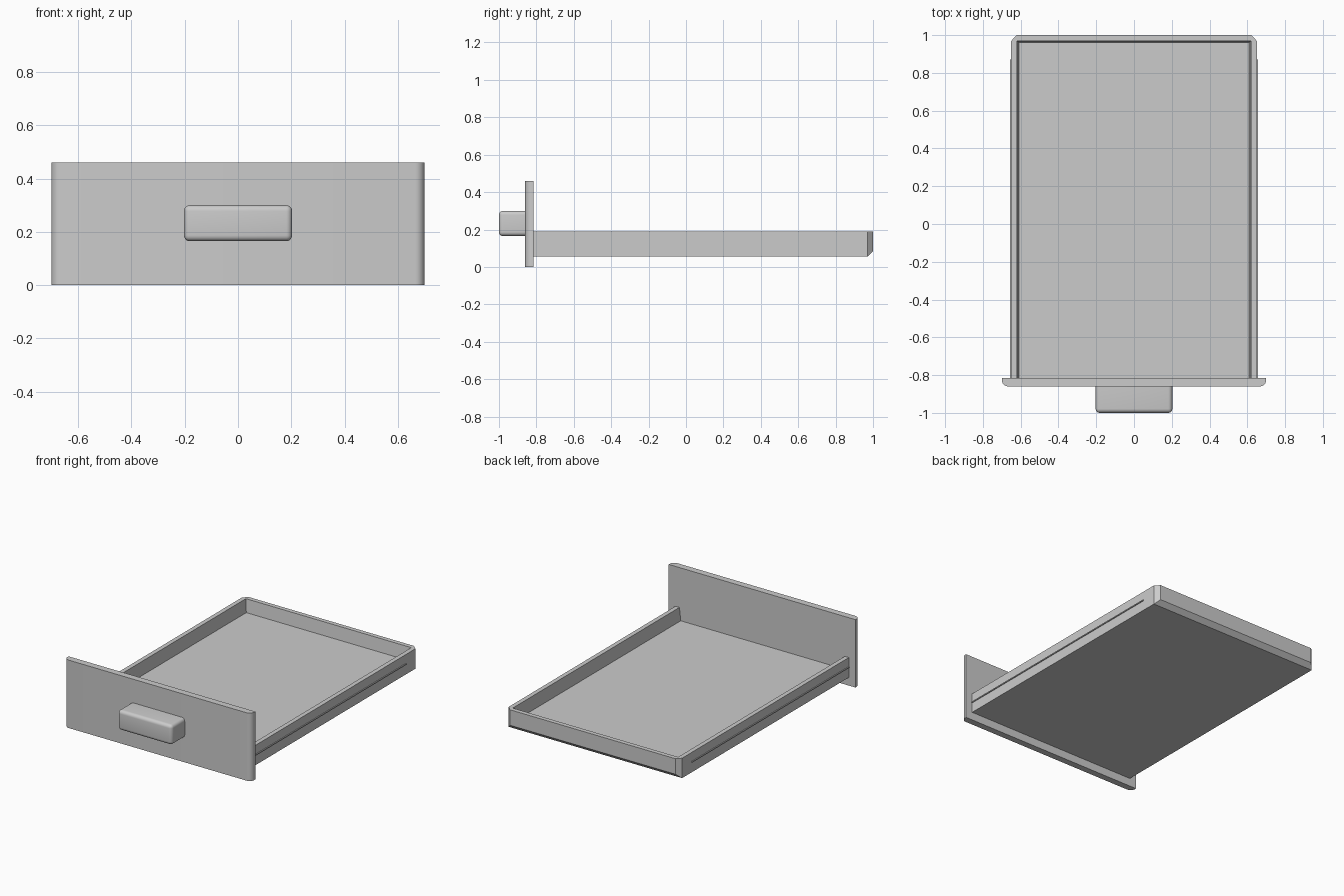
import bpy
import bmesh
import math

old = bpy.data.objects.get("Cube")
if old:
    bpy.data.objects.remove(old, do_unlink=True)

# One plain grey for the whole drawer
grey = bpy.data.materials.new("plain grey")
grey.use_nodes = True
colour = (0.6, 0.6, 0.6, 1)
grey.diffuse_color = colour
grey.node_tree.nodes["Principled BSDF"].inputs["Base Color"].default_value = colour


def block(name, x, y, z, rule=None, bevel=0, segments=1):
    """Box between (min, max) spans; rule picks edges to bevel by their midpoint."""
    bm = bmesh.new()
    bmesh.ops.create_cube(bm, size=2)
    if rule:
        edges = [e for e in bm.edges if rule((e.verts[0].co + e.verts[1].co) / 2)]
    for v in bm.verts:
        for i, (low, high) in enumerate((x, y, z)):
            v.co[i] = high if v.co[i] > 0 else low
    if rule:
        bmesh.ops.bevel(bm, geom=edges, offset=bevel, offset_type='OFFSET',
                        segments=segments, profile=0.5, affect='EDGES')
    mesh = bpy.data.meshes.new(name)
    bm.to_mesh(mesh)
    bm.free()
    mesh.materials.append(grey)
    ob = bpy.data.objects.new(name, mesh)
    bpy.context.collection.objects.link(ob)
    return ob


def activate(ob):
    bpy.ops.object.select_all(action='DESELECT')
    ob.select_set(True)
    bpy.context.view_layer.objects.active = ob


# Front panel with rounded upright front edges
panel = block("front_panel", (-0.7, 0.7), (-0.86, -0.815), (0, 0.46),
              lambda m: m.y < -0.5 and abs(m.x) > 0.5, 0.035, 6)

# Handle, rounded everywhere except where it meets the panel
handle = block("handle", (-0.203, 0.203), (-1, -0.858), (0.165, 0.3),
               lambda m: m.y < 0.5, 0.022, 5)

# Tray with chamfered back corners and lower back edge
tray = block("tray", (-0.65, 0.65), (-0.816, 1), (0.055, 0.19),
             lambda m: m.y > 0.5 and (abs(m.x) > 0.5 or m.z < -0.5), 0.03)

# Hollow the tray with a slightly flared cutter, open towards the panel
cutter = block("tray_cutter", (-0.61, 0.61), (-0.9, 0.96), (0.102, 0.28))
cutter.hide_render = True
for v in cutter.data.vertices:
    if v.co.z > 0.2:
        v.co.x += math.copysign(0.02, v.co.x)
        if v.co.y > 0:
            v.co.y += 0.02
activate(tray)
hollow = tray.modifiers.new("hollow", 'BOOLEAN')
hollow.operation = 'DIFFERENCE'
hollow.solver = 'EXACT'
hollow.object = cutter
bpy.ops.object.modifier_apply(modifier=hollow.name)
bpy.data.objects.remove(cutter, do_unlink=True)

# Thin runners along both sides
for side, name in ((1, "left_runner"), (-1, "right_runner")):
    span = sorted((side * 0.645, side * 0.656))
    block(name, span, (-0.816, 0.87), (0.123, 0.13))

# Smooth the rounded edges only
for ob in (panel, handle):
    activate(ob)
    bpy.ops.object.shade_smooth_by_angle(angle=math.radians(35))
